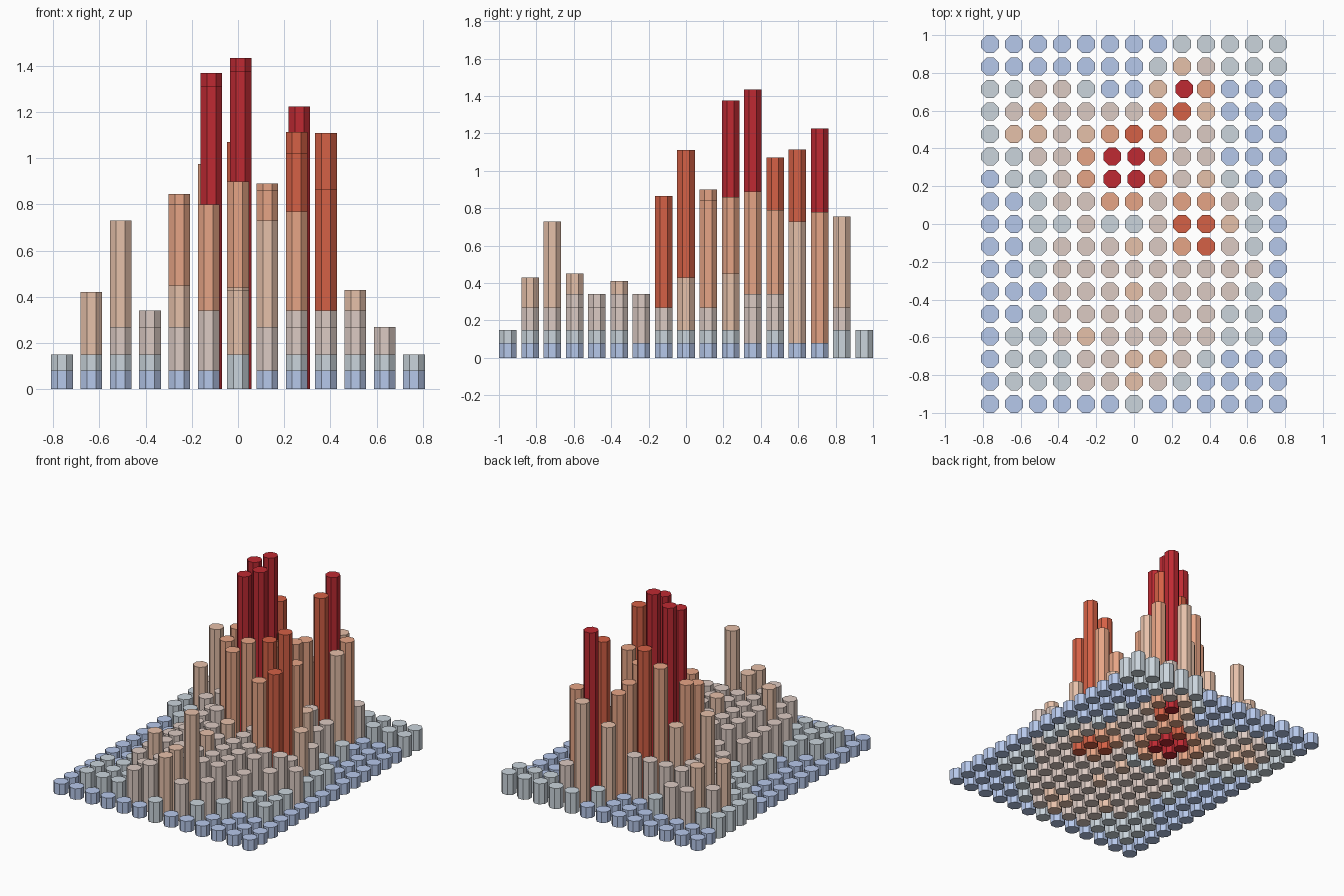
import bpy, bmesh
from math import cos, sin, pi

if "Cube" in bpy.data.objects:
    bpy.data.objects.remove(bpy.data.objects["Cube"])

COLS, ROWS = 13, 17
DX, DY, APOTHEM = 0.127, 0.1191, 0.047

# Colours of the tiers, as display values
COLOURS = {
    "blue": (0.71, 0.78, 0.92), "grey": (0.79, 0.83, 0.86), "warm": (0.86, 0.79, 0.76),
    "tan": (0.90, 0.75, 0.66), "salmon": (0.90, 0.64, 0.52), "orange": (0.83, 0.38, 0.28),
    "red": (0.74, 0.18, 0.21),
}
# Terraces, back row first: first and last column that rises above the blue border
GREY = [(8, 12), (7, 12), (0, 4), (0, 9), (0, 10), (0, 9), (1, 10), (2, 11), (2, 11),
        (2, 11), (2, 11), (3, 11), (2, 11), (1, 11), (1, 9), (1, 8), (6, 6)]
WARM = [None, (8, 9), (2, 3), (1, 9), (1, 9), (2, 9), (3, 9), (3, 10), (4, 10),
        (3, 10), (3, 11), (3, 10), (3, 9), (3, 9), (4, 8), (4, 7), None]
# Single tall columns as (row, column): height
PEAKS = {
    "tan": {(1, 8): .755, (2, 7): .57, (3, 2): .40, (3, 9): .73, (4, 1): .42, (4, 2): .73,
            (4, 4): .58, (6, 9): .45, (8, 10): .43, (9, 6): .40, (11, 6): .41,
            (13, 4): .45, (14, 6): .44, (14, 7): .73, (15, 6): .43},
    "salmon": {(2, 9): .78, (3, 7): .76, (4, 5): .975, (4, 7): .79, (5, 4): .845,
               (5, 7): .89, (6, 4): .80, (6, 7): .86, (7, 5): .80, (7, 6): .90,
               (7, 8): .70, (7, 9): .84, (9, 8): .77},
    "orange": {(3, 8): 1.115, (4, 6): 1.07, (8, 8): 1.02, (8, 9): 1.11, (9, 9): .865},
    "red": {(2, 8): 1.225, (5, 5): 1.37, (5, 6): 1.435, (6, 5): 1.31, (6, 6): 1.375},
}


def within(span, c):
    return span is not None and span[0] <= c <= span[1]


def column_spec(r, c):
    """Tier name and height of one column."""
    for tier, cells in PEAKS.items():
        if (r, c) in cells:
            return tier, cells[r, c]
    if within(WARM[r], c) and not (r == 8 and c in (5, 6)):
        edge = c in WARM[r]
        return "warm", 0.27 if edge else 0.34
    if within(GREY[r], c):
        return "grey", 0.15
    return "blue", 0.08


def add_column(bm, x, y, h):
    """Octagonal prism with flats facing the axes."""
    rad = APOTHEM / cos(pi / 8)
    ring = [(x + rad * cos(pi / 8 + i * pi / 4), y + rad * sin(pi / 8 + i * pi / 4))
            for i in range(8)]
    low = [bm.verts.new((px, py, 0)) for px, py in ring]
    top = [bm.verts.new((px, py, h)) for px, py in ring]
    bm.faces.new(low[::-1])
    bm.faces.new(top)
    for i in range(8):
        j = (i + 1) % 8
        bm.faces.new((low[i], low[j], top[j], top[i]))


# Columns gathered into one mesh per tier
meshes = {tier: bmesh.new() for tier in COLOURS}
for r in range(ROWS):
    for c in range(COLS):
        tier, h = column_spec(r, c)
        shift = 0.0115 if tier == "red" else 0
        add_column(meshes[tier], (c - 6) * DX + shift, (8 - r) * DY, h)

for tier, bm in meshes.items():
    mesh = bpy.data.meshes.new(tier + "_columns")
    bm.to_mesh(mesh)
    bm.free()
    mat = bpy.data.materials.new(tier + "_paint")
    mat.diffuse_color = [v ** 2.2 for v in COLOURS[tier]] + [1]
    mat.use_nodes = True
    mat.node_tree.nodes["Principled BSDF"].inputs["Base Color"].default_value = mat.diffuse_color
    mesh.materials.append(mat)
    bpy.context.collection.objects.link(bpy.data.objects.new(tier + "_columns", mesh))
